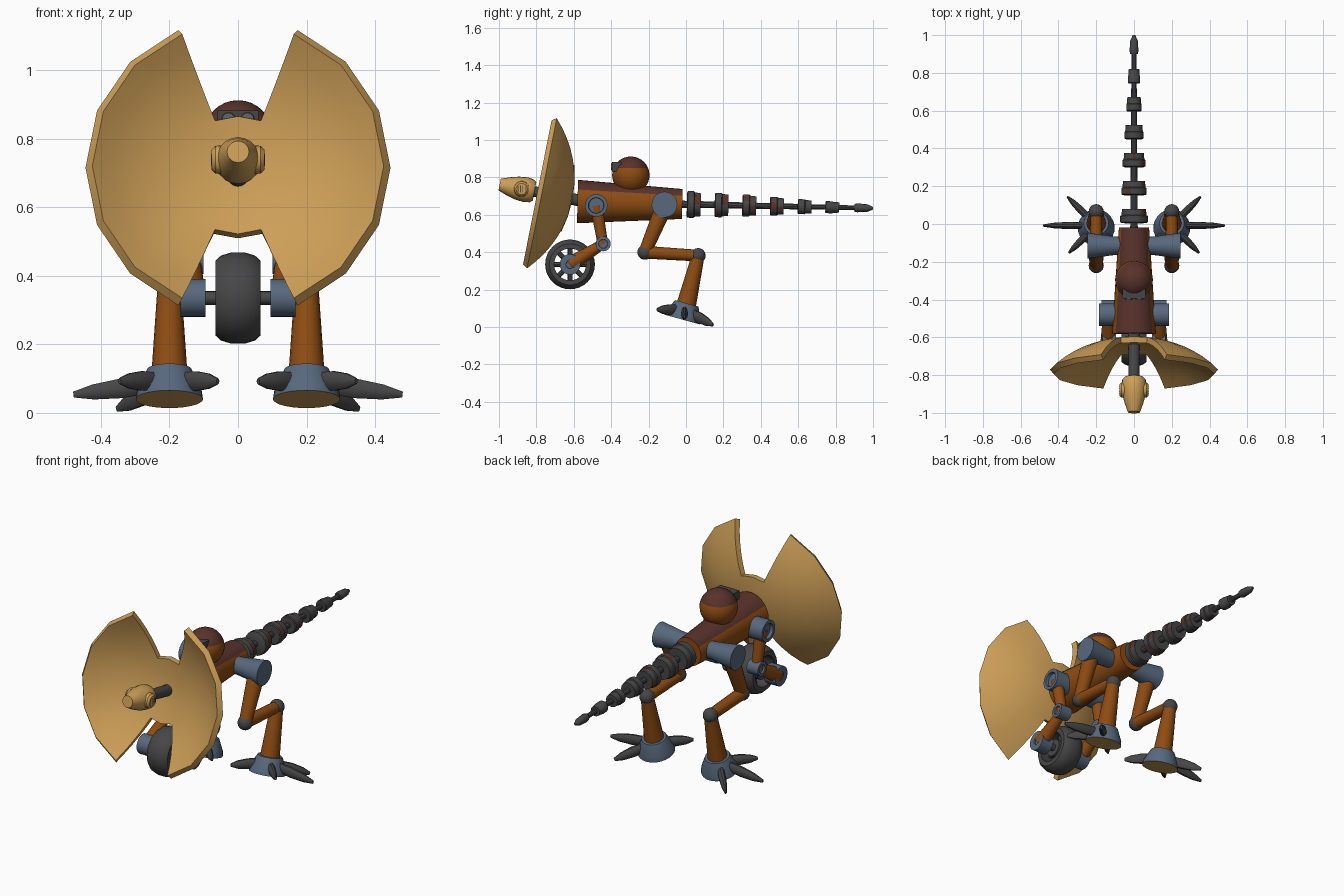
import bpy, bmesh, math, random
from mathutils import Vector, Matrix

cube = bpy.data.objects.get("Cube")
if cube:
    bpy.data.objects.remove(cube)
random.seed(4)


def material(name, r, g, b):
    m = bpy.data.materials.new(name)
    m.use_nodes = True
    m.diffuse_color = (r, g, b, 1)
    m.node_tree.nodes["Principled BSDF"].inputs["Base Color"].default_value = (r, g, b, 1)
    return m


TAN = material("tan", 0.61, 0.345, 0.095)
ORANGE = material("burnt orange", 0.27, 0.072, 0.006)
MAROON = material("maroon", 0.10, 0.032, 0.024)
BLUE = material("slate blue", 0.095, 0.14, 0.205)
DARK = material("charcoal", 0.062, 0.062, 0.062)
LENS = material("lens grey", 0.12, 0.13, 0.14)
parts = []


def finish(name, bm, mats, rule=None):
    """Turn a bmesh into an object; rule picks the material of each face."""
    bmesh.ops.recalc_face_normals(bm, faces=bm.faces)
    bm.normal_update()
    for f in bm.faces:
        f.material_index = rule(f) if rule else 0
    me = bpy.data.meshes.new(name)
    bm.to_mesh(me)
    bm.free()
    for m in mats:
        me.materials.append(m)
    ob = bpy.data.objects.new(name, me)
    bpy.context.collection.objects.link(ob)
    parts.append(ob)
    return ob


def lathe(name, p0, p1, profile, mats, rule=None, seg=20, closed=False, squash=1):
    """Revolve (fraction along p0-p1, radius) pairs around the line p0-p1."""
    p0, p1 = Vector(p0), Vector(p1)
    axis = p1 - p0
    rot = axis.to_track_quat('Z', 'Y').to_matrix().to_4x4()
    mat = Matrix.Translation(p0) @ rot
    bm = bmesh.new()
    rings = []
    for t, r in profile:
        angles = [math.tau * i / seg for i in range(seg)]
        rings.append([bm.verts.new(mat @ Vector((r * squash * math.cos(a), r * math.sin(a),
                                                 t * axis.length))) for a in angles])
    pairs = list(zip(rings, rings[1:] + rings[:1]))
    for a, b in pairs if closed else pairs[:-1]:
        for i in range(seg):
            j = (i + 1) % seg
            bm.faces.new((a[i], a[j], b[j], b[i]))
    if not closed:
        bm.faces.new(rings[0])
        bm.faces.new(rings[-1])
    return finish(name, bm, mats, rule)


def rod(name, p0, p1, r0, r1, mat, seg=16):
    return lathe(name, p0, p1, [(0, r0), (1, r1)], [mat], seg=seg)


def ball(name, centre, r, mats, rule=None):
    bm = bmesh.new()
    bmesh.ops.create_uvsphere(bm, u_segments=24, v_segments=16, radius=r,
                              matrix=Matrix.Translation(centre))
    return finish(name, bm, mats, rule)


def box(name, centre, size, mat):
    bm = bmesh.new()
    bmesh.ops.create_cube(bm, size=1, matrix=Matrix.Translation(centre) @ Matrix.Diagonal((*size, 1)))
    return finish(name, bm, [mat])


# Body with a maroon back
lathe("body", (0, -0.58, 0.671), (0, -0.02, 0.658), [(0, 0.116), (1, 0.08)],
      [ORANGE, MAROON], lambda f: int(f.normal.z > 0.5), seg=32)

# Head with a maroon cap, visor and two lenses
ball("head", (0, -0.295, 0.812), 0.1, [ORANGE, MAROON],
     lambda f: int(f.calc_center_median().z > 0.845))
box("visor", (0, -0.37, 0.857), (0.12, 0.05, 0.05), DARK)
for s in (-1, 1):
    rod("lens", (s * 0.028, -0.39, 0.857), (s * 0.028, -0.402, 0.857), 0.021, 0.018, LENS)

# Split dish: a full centre plus two side wings
aim = Vector((0, -0.981, 0.194))
rim = Vector((0, -0.795, 0.72))
up = Vector((0, 0.194, 0.981))
RIM_R, DEPTH = 0.425, 0.16
CURVE = (RIM_R ** 2 + DEPTH ** 2) / (2 * DEPTH)


def dish_point(r, k):
    a = k * math.tau / 16
    sink = DEPTH - CURVE + math.sqrt(CURVE ** 2 - r * r)
    return rim - aim * sink + Vector((r * math.cos(a), 0, 0)) + up * (r * math.sin(a))


bm = bmesh.new()
radii = [0.09, 0.175, 0.225, 0.275, 0.325, 0.375, RIM_R]
grid = [[bm.verts.new(dish_point(r, k)) for k in range(16)] for r in radii]
pole = bm.verts.new(dish_point(0, 0))
for k in range(16):
    n = (k + 1) % 16
    bm.faces.new((pole, grid[0][k], grid[0][n]))
    for i in range(len(radii) - 1):
        if i == 0 or k not in (3, 4, 11, 12):
            bm.faces.new((grid[i][k], grid[i + 1][k], grid[i + 1][n], grid[i][n]))
bmesh.ops.delete(bm, geom=[v for v in bm.verts if not v.link_faces], context='VERTS')
dish = finish("dish", bm, [TAN])
if dish.data.polygons[0].normal.dot(aim) < 0:
    dish.data.flip_normals()
mod = dish.modifiers.new("thickness", 'SOLIDIFY')
mod.thickness, mod.offset = 0.032, -1
bpy.context.view_layer.objects.active = dish
bpy.ops.object.modifier_apply(modifier=mod.name)

# Feed horn on its mast
base = Vector((0, -0.56, 0.675))
rod("mast", base, base + aim * 0.28, 0.032, 0.028, DARK)
horn = Vector((0, -0.81, 0.725))
lathe("horn", horn, horn + aim * 0.19,
      [(0, 0.05), (0.08, 0.062), (0.25, 0.067), (0.5, 0.062), (0.75, 0.049), (1, 0.032)], [TAN])
for s in (-1, 1):
    mid = horn + aim * 0.07 + Vector((s * 0.05, 0, 0))
    lathe("horn_lug", mid, mid + Vector((s * 0.027, 0, 0)),
          [(0, 0.042), (0.6, 0.04), (1, 0.03)], [TAN])
    for i in range(4):
        box("lug_slot", mid + Vector((s * 0.027, (i - 1.5) * 0.013, 0)), (0.004, 0.004, 0.036), DARK)

# Wheel: tyre, spokes and axle
wheel = Vector((0, -0.62, 0.335))
lathe("tyre", wheel - Vector((0.065, 0, 0)), wheel + Vector((0.065, 0, 0)),
      [(0, 0.085), (0, 0.11), (0.12, 0.124), (0.35, 0.133), (0.65, 0.133), (0.88, 0.124),
       (1, 0.11), (1, 0.085)], [DARK], seg=32, closed=True)
for i in range(8):
    a = i * math.tau / 8
    rod("spoke", wheel, wheel + Vector((0, math.cos(a), math.sin(a))) * 0.09, 0.013, 0.013, DARK, 8)
rod("wheel_hub", wheel - Vector((0.05, 0, 0)), wheel + Vector((0.05, 0, 0)), 0.05, 0.05, DARK)
rod("axle", wheel - Vector((0.12, 0, 0)), wheel + Vector((0.12, 0, 0)), 0.02, 0.02, DARK)


def hub(name, x0, x1, y, z, r0, r1, cup):
    """Sideways joint drum with a sunken outer face."""
    lathe(name, (x0, y, z), (x1, y, z),
          [(0, r0), (1, r1), (1, r1 * cup), (0.85, r1 * cup * 0.95)], [BLUE], seg=24)


foot_axis = Vector((0, 0.265, 0.964))
for s, side in ((-1, "right"), (1, "left")):
    # Arm that carries the wheel
    hub(side + "_shoulder", s * 0.07, s * 0.185, -0.48, 0.65, 0.06, 0.06, 0.7)
    rod(side + "_upper_arm", (s * 0.14, -0.48, 0.65), (s * 0.135, -0.445, 0.445), 0.034, 0.028, ORANGE)
    hub(side + "_elbow", s * 0.1, s * 0.172, -0.443, 0.445, 0.04, 0.04, 0.6)
    rod(side + "_forearm", (s * 0.135, -0.443, 0.445), (s * 0.135, -0.62, 0.335), 0.026, 0.042, ORANGE)
    hub(side + "_axle_mount", s * 0.095, s * 0.168, -0.62, 0.335, 0.055, 0.055, 0.4)

    # Rear leg
    x = s * 0.2
    hip, knee = (x, -0.115, 0.65), (x, -0.22, 0.4)
    ankle, sole = (x, 0.065, 0.382), Vector((x, -0.02, 0.04))
    lathe(side + "_hip", (s * 0.05, -0.115, 0.655), (s * 0.247, -0.115, 0.655),
          [(0, 0.046), (0.3, 0.05), (1, 0.069)], [BLUE], seg=24)
    rod(side + "_thigh", hip, knee, 0.046, 0.034, ORANGE)
    ball(side + "_knee", knee, 0.04, [DARK])
    rod(side + "_shin", knee, ankle, 0.034, 0.031, ORANGE)
    ball(side + "_ankle", ankle, 0.04, [DARK])
    rod(side + "_lower_leg", ankle, sole + foot_axis * 0.085, 0.034, 0.052, ORANGE)

    # Foot with a tan sole and four claws
    lathe(side + "_foot", sole, sole + foot_axis * 0.09, [(0, 0.098), (0.3, 0.094), (1, 0.065)],
          [BLUE, TAN], lambda f: int(f.normal.dot(foot_axis) < -0.9), seg=28)
    for angle, reach in ((0, 0.28), (45, 0.215), (-45, 0.205), (-135, 0.2)):
        a = math.radians(angle)
        d = Vector((s * math.cos(a), math.sin(a), -0.275 * math.sin(a)))
        root = sole + foot_axis * 0.045
        lathe(side + "_claw", root + d * 0.05, root + d * reach - Vector((0, 0, 0.03)),
              [(0, 0.026), (0.4, 0.03), (0.75, 0.023), (1, 0.009)], [DARK], seg=10, squash=0.65)

# Tail: tapering vertebrae on a rod, with rust patches
rod("tail_rod", (0, -0.03, 0.657), (0, 0.93, 0.637), 0.02, 0.013, DARK, 10)
for i, r in enumerate((0.073, 0.067, 0.06, 0.051, 0.041, 0.033)):
    y = 0.005 + i * 0.148
    z = 0.656 - 0.02 * y
    lathe("vertebra", (0, y, z), (0, y + 0.074, z - 0.002),
          [(0, r * 0.9), (0.06, r), (0.5, r), (0.55, r * 0.92), (1, r * 0.86)], [DARK, MAROON],
          lambda f: int(random.random() < 0.08 and len(f.verts) == 4), seg=14)
lathe("tail_tip", (0, 0.9, 0.638), (0, 1, 0.635), [(0, 0.02), (0.15, 0.024), (0.7, 0.02), (1, 0.007)],
      [DARK], seg=12)

# Smooth round surfaces, keep hard edges
bpy.ops.object.select_all(action='DESELECT')
for ob in parts:
    ob.select_set(True)
bpy.context.view_layer.objects.active = dish
bpy.ops.object.shade_smooth_by_angle(angle=math.radians(35))
